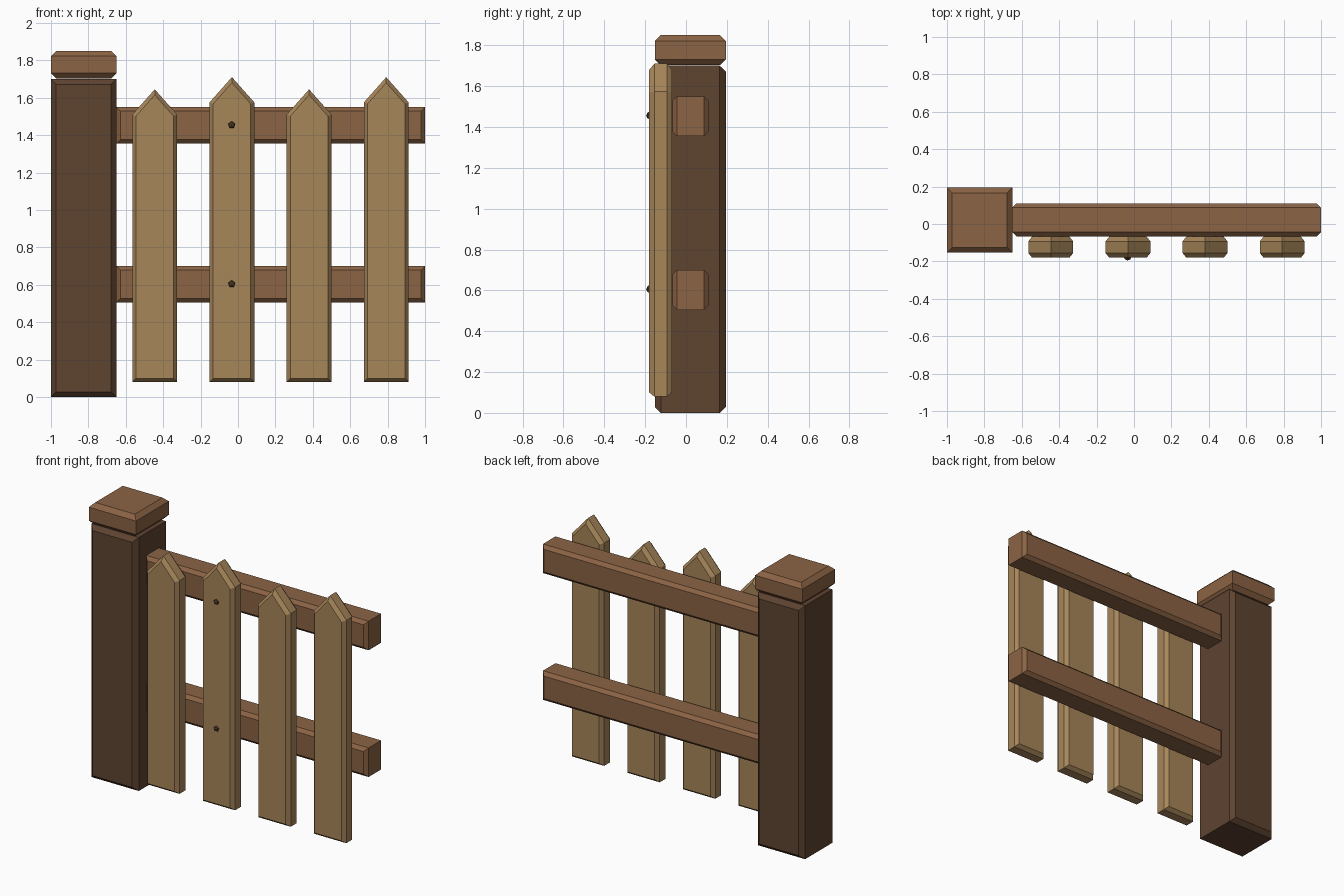
import bpy, bmesh, math
from mathutils import Vector, Matrix

if "Cube" in bpy.data.objects:
    bpy.data.objects.remove(bpy.data.objects["Cube"])


def mat(name, hexa):
    m = bpy.data.materials.new(name)
    lin = [((c / 255 + 0.055) / 1.055) ** 2.4 for c in bytes.fromhex(hexa)]
    m.diffuse_color = (*lin, 1)
    m.use_nodes = True
    m.node_tree.nodes["Principled BSDF"].inputs["Base Color"].default_value = m.diffuse_color
    return m


DARK = mat("dark_post_wood", "5e4330")
MID = mat("brown_rail_wood", "8b6344")
LIGHT = mat("light_picket_wood", "a7865a")
IRON = mat("dark_nail", "4a3626")


def finish(bm, name, material):
    bmesh.ops.recalc_face_normals(bm, faces=bm.faces)
    me = bpy.data.meshes.new(name)
    bm.to_mesh(me)
    bm.free()
    me.materials.append(material)
    ob = bpy.data.objects.new(name, me)
    bpy.context.collection.objects.link(ob)
    return ob


def plank(name, outline, axis, lo, hi, inset, depth, material):
    """Extrude a 2D outline along y or z, with both end faces chamfered."""
    place = (lambda a, b, t: (a, t, b)) if axis == "y" else (lambda a, b, t: (a, b, t))
    bm = bmesh.new()
    face = bm.faces.new([bm.verts.new(place(a, b, lo + depth)) for a, b in outline])
    ext = bmesh.ops.extrude_face_region(bm, geom=[face], use_keep_orig=True)
    moved = [g for g in ext["geom"] if isinstance(g, bmesh.types.BMVert)]
    bmesh.ops.translate(bm, verts=moved, vec=Vector(place(0, 0, hi - lo - 2 * depth)))
    bmesh.ops.recalc_face_normals(bm, faces=bm.faces)
    k = 1 if axis == "y" else 2
    caps = [f for f in bm.faces if abs(f.normal[k]) > 0.9]
    bmesh.ops.inset_individual(bm, faces=caps, thickness=inset, depth=depth,
                               use_even_offset=True)
    return finish(bm, name, material)


def rect(x0, x1, b0, b1):
    return [(x0, b0), (x1, b0), (x1, b1), (x0, b1)]


# Post and its cap
plank("post", rect(-1, -0.65, 0, 1.70), "y", -0.153, 0.195, 0.028, 0.03, DARK)
plank("post_cap", rect(-1, -0.65, -0.153, 0.195), "z", 1.703, 1.85, 0.028, 0.028, MID)

# Two rails
for name, z in (("lower_rail", 0.505), ("upper_rail", 1.355)):
    plank(name, rect(-0.65, 1, z, z + 0.195), "y", -0.066, 0.11, 0.022, 0.022, MID)

# Four pointed pickets, alternating in height
for i in range(4):
    x = -0.445 + i * 0.4125
    top = 1.645 + 0.065 * (i % 2)
    pts = [(x - 0.12, 0.08), (x + 0.12, 0.08), (x + 0.12, top - 0.135),
           (x, top), (x - 0.12, top - 0.135)]
    plank(f"picket_{i + 1}", pts, "y", -0.18, -0.068, 0.02, 0.025, LIGHT)

# Nail heads on the second picket
for name, z in (("lower_nail", 0.605), ("upper_nail", 1.455)):
    bm = bmesh.new()
    bmesh.ops.create_uvsphere(
        bm, u_segments=5, v_segments=4, radius=0.023,
        matrix=Matrix.Translation((-0.034, -0.172, z)) @ Matrix.Rotation(math.pi / 2, 4, "X"))
    finish(bm, name, IRON)
